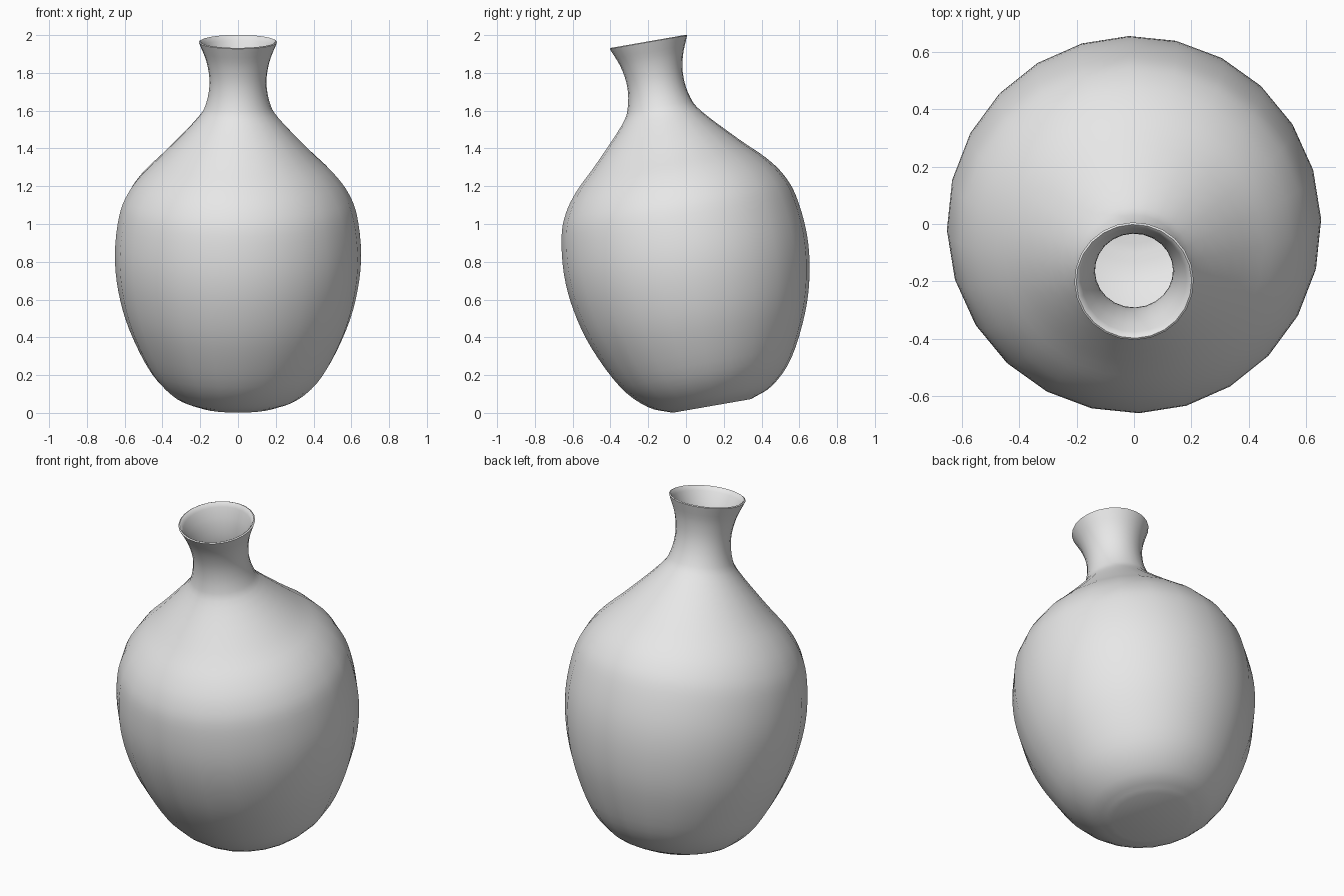
import bpy, bmesh, math
from mathutils import Matrix, Vector

cube = bpy.data.objects.get("Cube")
if cube:
    bpy.data.objects.remove(cube, do_unlink=True)

SIDES = 24
WALL = 0.015
TILT = math.radians(9.9)

# Clay material
clay = bpy.data.materials.new("grey_clay")
clay.use_nodes = True
clay.diffuse_color = (0.8, 0.8, 0.8, 1)
clay.node_tree.nodes["Principled BSDF"].inputs["Base Color"].default_value = (0.8, 0.8, 0.8, 1)

# Outer profile: radius, distance along the leaning axis
outline = [Vector(p) for p in (
    (0.21, 0), (0.335, 0.052), (0.46, 0.18), (0.575, 0.41), (0.634, 0.62),
    (0.652, 0.82), (0.63, 1.02), (0.585, 1.14), (0.508, 1.245),
    (0.385, 1.365), (0.215, 1.545), (0.168, 1.63), (0.151, 1.74),
    (0.167, 1.85), (0.208, 1.955))]


def smooth_curve(points, steps):
    """Catmull-Rom curve through the points."""
    ends = [points[0] * 2 - points[1]] + points + [points[-1] * 2 - points[-2]]
    curve = []
    for a, b, c, d in zip(ends, ends[1:], ends[2:], ends[3:]):
        for i in range(steps):
            t = i / steps
            curve.append(b + (c - a) * t / 2
                         + (a * 2 - b * 5 + c * 4 - d) * t ** 2 / 2
                         + (b * 3 - a - c * 3 + d) * t ** 3 / 2)
    return curve + [points[-1]]


def inset_curve(points, depth):
    """Curve moved towards the axis, kept below the lip."""
    moved = []
    for i, p in enumerate(points):
        run = (points[min(i + 1, len(points) - 1)] - points[max(i - 1, 0)]).normalized()
        q = p + Vector((-run.y, run.x)) * depth
        moved.append(Vector((q.x, min(max(q.y, depth), points[-1].y))))
    return moved


# Closed wall section: outside, lip, inside
outer = smooth_curve(outline, 4)
inner = inset_curve(outer, WALL)
lip = (outer[-1] + inner[-1]) / 2 + Vector((0, 0.004))
section = [Vector((0, 0))] + outer + [lip] + inner[::-1] + [Vector((0, WALL))]

# Spin the section into the vase
bm = bmesh.new()
verts = [bm.verts.new((p.x, 0, p.y)) for p in section]
edges = [bm.edges.new(pair) for pair in zip(verts, verts[1:])]
bmesh.ops.spin(bm, geom=verts + edges, cent=(0, 0, 0), axis=(0, 0, 1),
               angle=math.tau, steps=SIDES, use_duplicate=False)
bmesh.ops.remove_doubles(bm, verts=bm.verts, dist=0.0005)
bmesh.ops.recalc_face_normals(bm, faces=bm.faces)

# Lean the vase forward on its base
lean = (Matrix.Translation((0, 0.137, 0.037)) @ Matrix.Rotation(TILT, 4, 'X')
        @ Matrix.Rotation(math.radians(1.6), 4, 'Z'))
bm.transform(lean)
mesh = bpy.data.meshes.new("vase")
bm.to_mesh(mesh)
bm.free()
mesh.materials.append(clay)
vase = bpy.data.objects.new("vase", mesh)
bpy.context.collection.objects.link(vase)

bpy.ops.object.select_all(action='DESELECT')
vase.select_set(True)
bpy.context.view_layer.objects.active = vase
bpy.ops.object.shade_smooth_by_angle(angle=math.radians(60))
